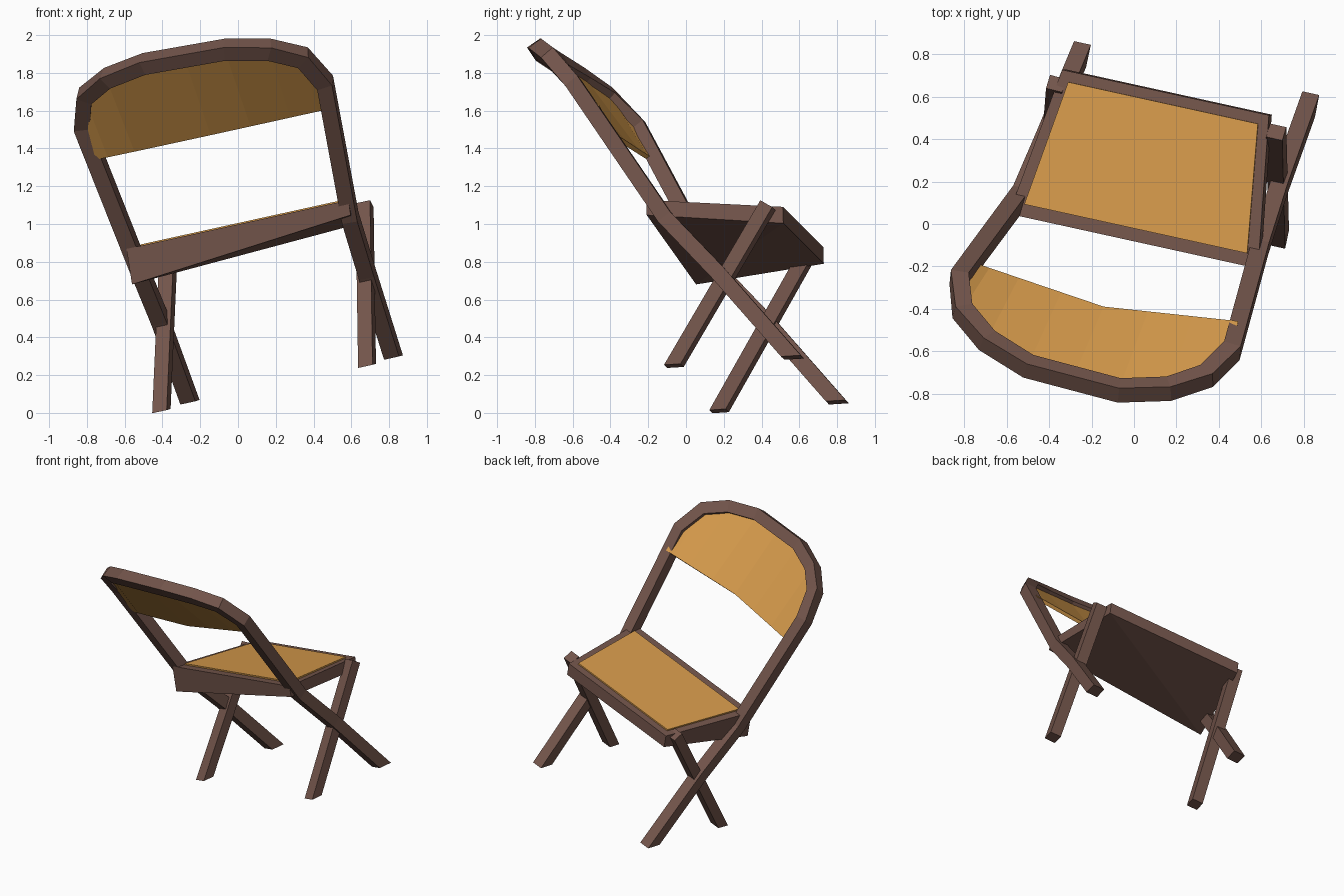
import bpy
from mathutils import Vector, Matrix

if "Cube" in bpy.data.objects:
    bpy.data.objects.remove(bpy.data.objects["Cube"])

# chair axes in the world: across, forward, up (the chair stands tilted)
U = Vector((.955, -.21, .21))
F = Vector((.2, .978, .06))
N = Vector((-.218, -.015, .976)) + .065 * U
ORIGIN = .16 * U
TO_WORLD = Matrix((U, F, N)).transposed()


def material(name, rgb):
    m = bpy.data.materials.new(name)
    m.diffuse_color = (*rgb, 1)
    m.use_nodes = True
    m.node_tree.nodes["Principled BSDF"].inputs["Base Color"].default_value = m.diffuse_color
    return m


WOOD = material("dark_wood", (.17, .09, .07))
PANEL = material("tan_panel", (.66, .32, .07))


def add(name, verts, faces, mat):
    me = bpy.data.meshes.new(name)
    me.from_pydata([TO_WORLD @ Vector(v) + ORIGIN for v in verts], [], faces)
    me.materials.append(mat)
    ob = bpy.data.objects.new(name, me)
    bpy.context.collection.objects.link(ob)
    return ob


def bar(name, pts, w, h, normal, floor_ends):
    """Rectangular bar along a path; listed end indices are cut flat on the floor."""
    pts = [Vector(p) for p in pts]
    verts, faces, last = [], [], len(pts) - 1
    for i, p in enumerate(pts):
        a = (p - pts[i - 1]).normalized() if i else (pts[1] - p).normalized()
        b = (pts[i + 1] - p).normalized() if i < last else a
        t = (a + b).normalized()
        s = t.cross(Vector(normal)).normalized()
        d = s.cross(t)
        k = 1 / t.dot(a)
        for x, y in ((-1, -1), (1, -1), (1, 1), (-1, 1)):
            v = p + s * x * w / 2 * k + d * y * h / 2
            if i in floor_ends:
                v -= t * ((v.z - p.z) / t.z)
            verts.append(v)
    for i in range(last):
        for j in range(4):
            q, r = i * 4 + j, i * 4 + (j + 1) % 4
            faces.append((q, r, r + 4, q + 4))
    faces += [(3, 2, 1, 0), tuple(last * 4 + j for j in range(4))]
    return add(name, verts, faces, WOOD)


def slab(name, rear, front, mat, lift=0):
    """Tapered slab; ends are (half width, forward, bottom, top); lift raises one lower corner."""
    v = []
    for (hw, f, z0, z1), up in ((rear, lift), (front, 0)):
        v += [(-hw, f, z0), (hw, f, z0 + up), (hw, f, z1), (-hw, f, z1)]
    return add(name, v, [(0, 1, 2, 3), (7, 6, 5, 4), (0, 4, 5), (0, 5, 1),
                         (1, 5, 6, 2), (2, 6, 7, 3), (3, 7, 4, 0)], mat)


def twist(p):
    """The arch is turned slightly against the legs."""
    u, f, n = p
    return (u - .008, f + .01 - .045 * u, n - .04 * u)


# arched frame: front leg, up the rail, over the top and down again
leg = [(.564, .735, .098), (.575, .35, .57), (.59, .075, .88)]
arch = [(.675, -.365, 1.64), (.605, -.50, 1.795), (.45, -.60, 1.87), (.225, -.665, 1.912)]


def flip(pts):
    return [(-u, f, n) for u, f, n in pts]


path = flip(leg) + [twist(p) for p in flip(arch) + arch[::-1]] + leg[::-1]
bar("arched_frame", path, .083, .083, (0, .85, .52), (0, len(path) - 1))

# rear legs crossing the frame
for side, s in (("left", -1), ("right", 1)):
    bar("rear_leg_" + side, [(s * .57 - .018, .09, .095), (s * .543 + .018, .625, .92)],
        .08, .075, (0, .85, -.52), (0,))

# seat frame, thick at the rear, and its raised panel
slab("seat_frame", (.615, -.02, .785, .975), (.51, .695, .83, .918), WOOD, .11)
slab("seat_panel", (.55, .04, .94, .981), (.468, .645, .89, .932), PANEL)

# backrest: bent panel from a straight lower edge up to the arch
low = [.65, .58, .43, .215]
cols = [((b, -.26 - .07 * (1 - b / .65), 1.48), t) for b, t in zip(low, arch)]
left = [(flip([b])[0], flip([t])[0]) for b, t in cols]
cols = left + [((0, -.33, 1.48), (0, -.665, 1.915))] + cols[::-1]
verts = [p for b, t in cols for p in (b, twist(t))]
faces = [(2 * i, 2 * i + 2, 2 * i + 3, 2 * i + 1) for i in range(len(cols) - 1)]
back = add("backrest", verts, faces, PANEL)
mod = back.modifiers.new("thickness", 'SOLIDIFY')
mod.thickness = .025
mod.offset = 0
